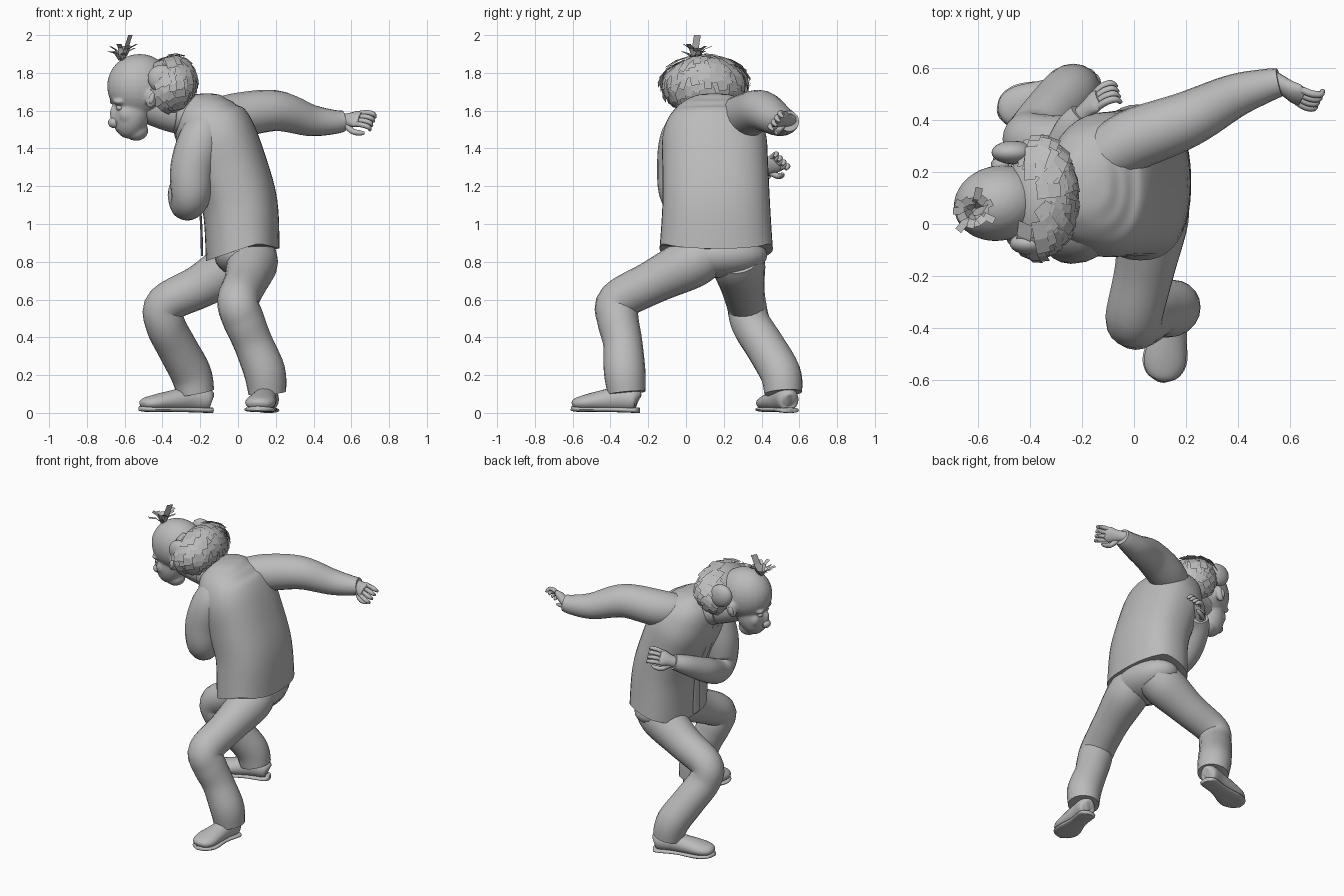
import bpy, bmesh, math, random
from mathutils import Vector, Matrix

if "Cube" in bpy.data.objects:
    bpy.data.objects.remove(bpy.data.objects["Cube"])
random.seed(4)

grey = bpy.data.materials.new("plain grey")
grey.use_nodes = True
grey.diffuse_color = (0.5, 0.5, 0.5, 1)
grey.node_tree.nodes["Principled BSDF"].inputs["Base Color"].default_value = (0.5, 0.5, 0.5, 1)


def finish(name, bm, smooth=True, recalc=True):
    if recalc:
        bmesh.ops.recalc_face_normals(bm, faces=bm.faces)
    mesh = bpy.data.meshes.new(name)
    bm.to_mesh(mesh)
    bm.free()
    for p in mesh.polygons:
        p.use_smooth = smooth
    if smooth:
        mesh.set_sharp_from_angle(angle=math.radians(50))
    mesh.materials.append(grey)
    obj = bpy.data.objects.new(name, mesh)
    bpy.context.collection.objects.link(obj)
    return obj


def catmull(pts, steps):
    """Smooth a list of vectors, radii included."""
    out = []
    for i in range(len(pts) - 1):
        a, b, c, d = pts[max(i - 1, 0)], pts[i], pts[i + 1], pts[min(i + 2, len(pts) - 1)]
        for k in range(steps):
            t = k / steps
            out.append(0.5 * (2 * b + (c - a) * t + (2 * a - 5 * b + 4 * c - d) * t * t
                              + (3 * b - a - 3 * c + d) * t ** 3))
    return out + [pts[-1]]


def loft(name, sections, ref, sides=20, steps=5, power=1.0, edit=None):
    """Skin ellipses (x, y, z, half width, half depth) along a path."""
    rows = catmull([Vector(s if len(s) == 5 else (*s, s[3])) for s in sections], steps)
    bm, rings = bmesh.new(), []
    ref = Vector(ref)
    for i, r in enumerate(rows):
        t = (rows[min(i + 1, len(rows) - 1)].to_3d() - rows[max(i - 1, 0)].to_3d()).normalized()
        side = ref.cross(t).normalized()
        up = t.cross(side)
        ring = []
        for k in range(sides):
            a = math.tau * k / sides
            c, s = math.cos(a), math.sin(a)
            c = math.copysign(abs(c) ** power, c)
            s = math.copysign(abs(s) ** power, s)
            ring.append(bm.verts.new(r.to_3d() + side * c * max(r[3], .002) + up * s * max(r[4], .002)))
        rings.append(ring)
    for a, b in zip(rings, rings[1:]):
        for k in range(sides):
            j = (k + 1) % sides
            bm.faces.new((a[k], a[j], b[j], b[k]))
    bm.faces.new(rings[0])
    bm.faces.new(rings[-1])
    if edit:
        edit(rings)
    return finish(name, bm)


def ball(bm, centre, radii, turn=0):
    m = (Matrix.Translation(centre) @ Matrix.Rotation(turn, 4, 'Y')
         @ Matrix.Diagonal((*radii, 1)))
    bmesh.ops.create_uvsphere(bm, u_segments=24, v_segments=16, radius=1, matrix=m)


# Shirt with a hem that rises at the sides
def hem(rings):
    for ring, share in zip(rings, (1, .6, .2)):
        for v in ring:
            v.co.z += share * (.035 - .3 * abs(v.co.x - .11))


loft("shirt", [(.025, .16, .86, .3, .195), (.01, .16, 1.1, .285, .2), (-.05, .155, 1.3, .28, .205),
               (-.115, .15, 1.46, .275, .21), (-.155, .15, 1.57, .235, .185), (-.165, .15, 1.64, .175, .135),
               (-.165, .15, 1.68, .1, .08), (-.165, .15, 1.692, .02, .015)], (1, 0, 0),
     sides=40, power=.85, edit=hem)
loft("placket", [(-.34, .14, 1.5, .03, .006), (-.275, .15, 1.3, .03, .006), (-.205, .16, 1.1, .03, .006),
                 (-.19, .16, .83, .035, .006)], (1, 0, 0), sides=8, power=.5)

# Sleeves: one thrown back, one folded across the chest
loft("right_sleeve", [(-.14, .24, 1.56, .1), (-.01, .32, 1.575, .118), (.2, .4, 1.6, .108), (.38, .49, 1.55, .085),
                      (.5, .53, 1.54, .066), (.56, .545, 1.545, .055)], (0, 0, 1))
loft("left_sleeve", [(-.13, .05, 1.56, .09), (-.19, -.015, 1.46, .118), (-.24, -.035, 1.3, .118),
                     (-.25, -.03, 1.15, .105), (-.275, .05, 1.105, .085), (-.29, .2, 1.17, .08),
                     (-.25, .35, 1.25, .064), (-.2, .42, 1.285, .05)], (1, 0, 0))


def hand(side, wrist, fwd, up, curl, thumb):
    w, f = Vector(wrist), Vector(fwd).normalized()
    s = f.cross(Vector(up)).normalized()
    u = s.cross(f)

    def place(a, b, c, *r):
        return (*(w + f * a + s * b + u * c), *r)
    loft(side + "_palm", [place(-.03, 0, 0, .035, .032), place(.03, 0, 0, .04, .03),
                          place(.075, 0, 0, .052, .026), place(.105, 0, 0, .044, .018)], u, sides=14)
    for i in range(4):
        b = (i - 1.5) * .025
        loft(f"{side}_finger_{i + 1}", [place(.09, b, 0, .014), place(.13, b * 1.15, -.008 * curl, .014),
             place(.158, b * 1.2, -.035 * curl, .013), place(.155, b * 1.2, -.07 * curl, .008)],
             s, sides=8, steps=3)
    loft(side + "_thumb", [place(.02, thumb * .025, -.005, .018), place(.06, thumb * .062, -.025, .016),
         place(.1, thumb * .062, -.045, .014), place(.12, thumb * .055, -.055, .007)], u, sides=8, steps=3)


hand("right", (.56, .54, 1.55), (.85, -.53, .08), (-.4, -.64, .65), .7, 1)
hand("left", (-.2, .42, 1.285), (.62, .62, .42), (-.5, .5, .6), .8, -1)

# Trousers
bm = bmesh.new()
ball(bm, (.04, .16, .835), (.165, .27, .12))
finish("trouser_seat", bm)
loft("left_trouser_leg", [(.08, .12, .84, .12), (.075, .02, .79, .135), (.04, -.18, .69, .115),
                          (0, -.36, .59, .11), (.03, -.36, .49, .11), (.08, -.335, .37, .104),
                          (.14, -.325, .22, .11), (.155, -.315, .105, .1)], (1, 0, 0))
loft("right_trouser_leg", [(.06, .27, .84, .13), (-.02, .28, .78, .14), (-.2, .3, .67, .115),
                           (-.385, .32, .575, .105), (-.385, .345, .47, .105), (-.325, .42, .35, .106),
                           (-.25, .5, .21, .108), (-.225, .515, .105, .1)], (0, 1, 0))


# Shoes with flat soles
def shoe(side, heel, toe):
    h, t = Vector((*heel, 0)), Vector((*toe, 0))

    def section(k, z, wide, high):
        return (*(h.lerp(t, k) + Vector((0, 0, z))), wide, high)
    loft(side + "_shoe", [section(.01, .065, .02, .03), section(.06, .07, .056, .06), section(.3, .075, .06, .065),
         section(.55, .065, .072, .055), section(.8, .054, .08, .043), section(.95, .048, .057, .03),
         section(1, .042, .015, .012)], (0, 0, 1))
    loft(side + "_sole", [section(-.01, .014, .025, .014), section(.06, .014, .058, .014), section(.4, .018, .06, .014),
         section(.75, .018, .086, .014), section(.94, .02, .064, .014), section(1.02, .024, .015, .012)],
         (0, 0, 1), power=.75)


shoe("left", (.165, -.25), (.105, -.6))
shoe("right", (-.14, .55), (-.515, .425))

# Neck and collar
loft("neck", [(-.2, .14, 1.56, .11), (-.36, .11, 1.59, .1), (-.48, .09, 1.63, .095)], (0, 0, 1))
loft("collar", [(-.2, .14, 1.565, .13, .12), (-.29, .125, 1.58, .125, .112), (-.345, .115, 1.585, .115, .1)],
     (0, 0, 1), sides=24)

# Head, modelled facing -x and turned slightly
turn = Matrix.Translation((-.52, .08, 1.7)) @ Matrix.Rotation(math.radians(12), 4, 'Z')
bm = bmesh.new()
ball(bm, (0, 0, .03), (.175, .145, .17))
ball(bm, (-.04, 0, -.1), (.1, .1, .15), .25)
ball(bm, (-.02, 0, -.205), (.065, .06, .055))
ball(bm, (-.1, 0, -.19), (.035, .05, .025))
ball(bm, (-.13, 0, -.13), (.03, .025, .06), -.2)
for s in (-1, 1):
    ball(bm, (-.125, s * .05, -.055), (.03, .045, .016), .2)
    ball(bm, (-.085, s * .055, -.12), (.04, .04, .05))
    ball(bm, (.035, s * .15, -.035), (.032, .025, .055), .3)
bm.transform(turn)
head = finish("head", bm)
remesh = head.modifiers.new("blend", 'REMESH')
remesh.mode, remesh.voxel_size, remesh.use_smooth_shade = 'VOXEL', .009, True
soften = head.modifiers.new("soften", 'SMOOTH')
soften.factor, soften.iterations = .5, 5


def head_part(name, centre, radii, tilt=0):
    b = bmesh.new()
    ball(b, centre, radii, tilt)
    b.transform(turn)
    finish(name, b)


head_part("nose", (-.137, 0, -.163), (.034, .034, .03))
head_part("lower_lip", (-.112, 0, -.205), (.016, .035, .008))
for s, side in ((-1, "left"), (1, "right")):
    head_part(side + "_eye", (-.118, s * .047, -.085), (.02, .023, .016))
    head_part(side + "_nostril", (-.122, s * .025, -.16), (.02, .015, .016))
    head_part(side + "_inner_ear", (.03, s * .168, -.035), (.015, .012, .03), .3)

# Hair mass tilted back round the head, with side clumps, covered with flat locks
middle, size, lean = Vector((-.36, .1, 1.738)), Vector((.13, .215, .15)), .3
tilt = Matrix.Rotation(lean, 3, 'Y')
bm = bmesh.new()
ball(bm, middle, size, lean)
for s in (-1, 1):
    ball(bm, (-.43 - s * .035, .1 + s * .175, 1.765), (.085, .045, .075), .5)
finish("hair_base", bm)


def lock(bm, points, across, width):
    pairs = [[bm.verts.new(p + across * width * k) for k in (-.5, .5)] for p in points]
    for a, b in zip(pairs, pairs[1:]):
        bm.faces.new((a[0], a[1], b[1], b[0]))


bm = bmesh.new()
count = 200
for i in range(count):
    z = 1 - 2 * (i + .5) / count
    a = i * math.pi * (3 - math.sqrt(5))
    d = Vector((math.sqrt(1 - z * z) * math.cos(a), math.sqrt(1 - z * z) * math.sin(a), z))
    if d.x < -.65 or z < -.85 or (d.x < -.2 and abs(d.y) < .55):
        continue
    flow = Vector((.5, .5 * d.y, -.6))
    flow = (flow - d * flow.dot(d)).normalized()
    flow = (flow + .3 * Vector((0, random.uniform(-1, 1), random.uniform(-1, 1)))).normalized()
    lift = random.uniform(1.02, 1.12)
    path = []
    for k in (-.33, 0, .33):
        e = (d + flow * k).normalized() * (lift + .12 * k)
        path.append(middle + tilt @ Vector([e[n] * size[n] for n in range(3)]))
    lock(bm, path, tilt @ d.cross(flow).normalized(), random.uniform(.035, .06))
finish("hair_locks", bm, smooth=False, recalc=False)

# Tuft on the crown
bm = bmesh.new()
root = Vector((-.615, .05, 1.865))
for i in range(14):
    a = math.tau * i / 14
    out = Vector((math.cos(a), math.sin(a), 0))
    reach, rise = random.uniform(.05, .1), random.uniform(.04, .09)
    lock(bm, [root + out * .008, root + out * reach * .5 + Vector((0, 0, rise * .75)),
              root + out * reach + Vector((0, 0, rise))], Vector((-out.y, out.x, 0)), .028)
lock(bm, [root, root + Vector((.025, 0, .07)), root + Vector((.045, .01, .135))], Vector((.5, .8, 0)), .045)
finish("crown_tuft", bm, smooth=False, recalc=False)
